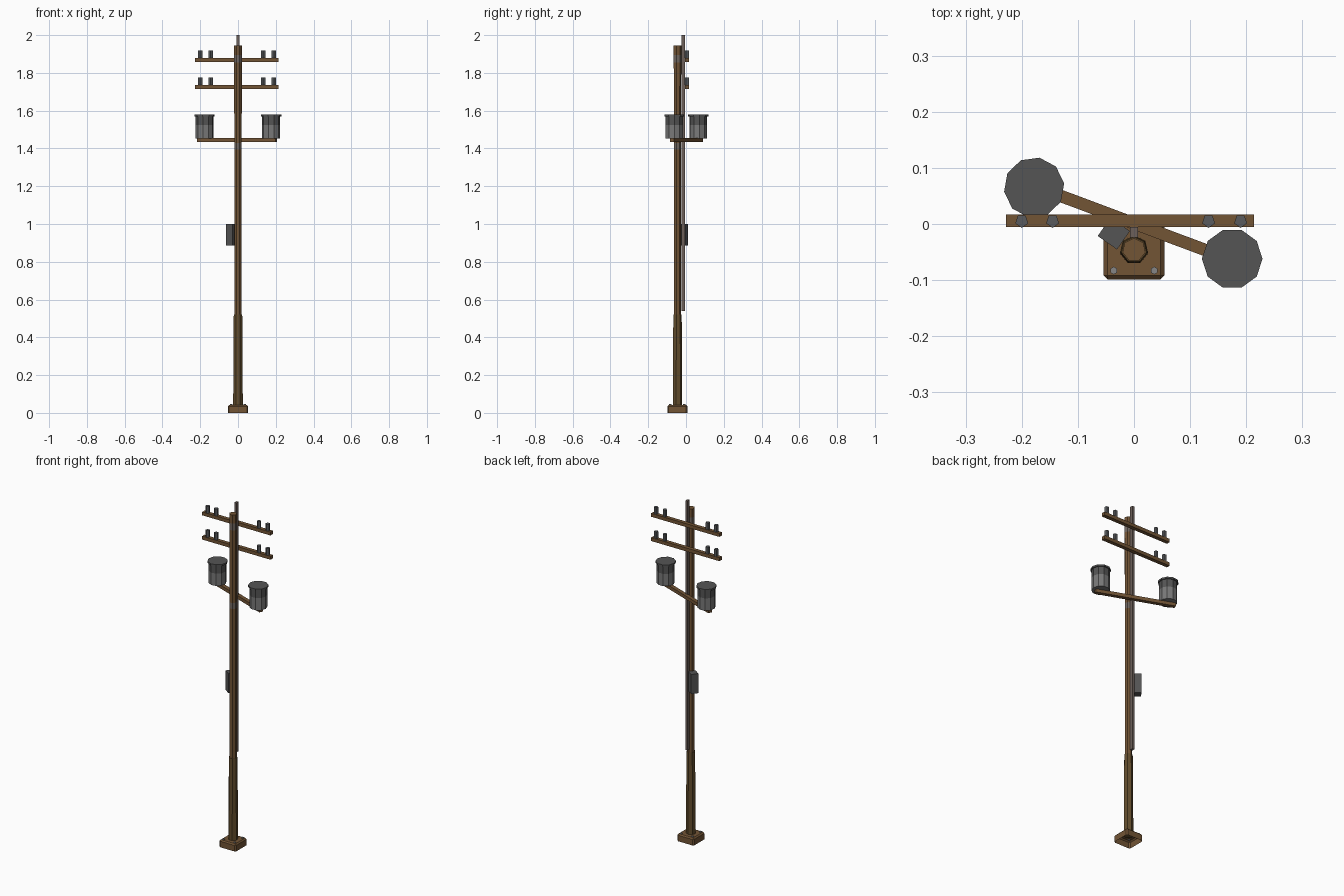
import bpy, bmesh, math
from mathutils import Matrix, Vector

if "Cube" in bpy.data.objects:
    bpy.data.objects.remove(bpy.data.objects["Cube"])


def mat(name, c):
    m = bpy.data.materials.new(name)
    m.diffuse_color = (*c, 1)
    m.use_nodes = True
    m.node_tree.nodes["Principled BSDF"].inputs["Base Color"].default_value = m.diffuse_color
    return m


WOOD = mat("wood", (0.17, 0.09, 0.036))
DARK_WOOD = mat("dark_wood", (0.125, 0.075, 0.026))
STRAP = mat("strap_grey", (0.17, 0.14, 0.12))
DARK = mat("dark_grey", (0.09, 0.09, 0.09))
LIGHT = mat("light_grey", (0.19, 0.19, 0.19))
INSUL = mat("insulator_grey", (0.10, 0.105, 0.11))
CONDUIT = mat("conduit", (0.15, 0.115, 0.10))
BOLT = mat("bolt_grey", (0.24, 0.24, 0.24))


def finish(name, bm, mats):
    bmesh.ops.recalc_face_normals(bm, faces=bm.faces)
    me = bpy.data.meshes.new(name)
    bm.to_mesh(me)
    bm.free()
    for m in mats:
        me.materials.append(m)
    ob = bpy.data.objects.new(name, me)
    bpy.context.collection.objects.link(ob)
    return ob


def lathe(name, x, y, rings, n, mats, start=90):
    """Stack of n-sided rings (radius, z, material of the band above)."""
    bm = bmesh.new()
    loops = []
    for r, z, _ in rings:
        loops.append([bm.verts.new((x + r * math.cos(math.radians(start) + math.tau * i / n),
                                    y + r * math.sin(math.radians(start) + math.tau * i / n), z))
                      for i in range(n)])
    for k in range(len(loops) - 1):
        a, b = loops[k], loops[k + 1]
        for i in range(n):
            j = (i + 1) % n
            bm.faces.new((a[i], a[j], b[j], b[i])).material_index = rings[k][2]
    bm.faces.new(loops[0]).material_index = rings[0][2]
    bm.faces.new(loops[-1]).material_index = rings[-1][2]
    return finish(name, bm, mats)


def box(name, centre, size, m, angle=0.0):
    bm = bmesh.new()
    M = (Matrix.Translation(Vector(centre)) @ Matrix.Rotation(angle, 4, 'Z')
         @ Matrix.Diagonal((*size, 1)))
    bmesh.ops.create_cube(bm, size=1, matrix=M)
    return finish(name, bm, [m])


PY = -0.046  # pole centre line

# Hollow base with chamfered corners and top edge
bm = bmesh.new()
bmesh.ops.create_cube(bm, size=1, matrix=Matrix.Translation((0, PY, 0.021)) @ Matrix.Diagonal((0.108, 0.106, 0.042, 1)))
edges = [e for e in bm.edges if max(v.co.z for v in e.verts) > 0.03]
bmesh.ops.bevel(bm, geom=edges, offset=0.007, segments=1, affect='EDGES')
bm.normal_update()
bmesh.ops.delete(bm, geom=[f for f in bm.faces if f.normal.z < -0.9], context='FACES')
finish("base", bm, [WOOD])
for sx in (-1, 1):
    for sy in (-1, 1):
        lathe("base_bolt", sx * 0.036, PY + sy * 0.037, [(0.007, 0.04, 0), (0.007, 0.046, 0)], 6, [BOLT])

# Pole: thick lower sleeve, slimmer upper pole with metal straps
lathe("lower_pole", 0, PY, [(0.026, 0.035, 0), (0.025, 0.36, 0), (0.023, 0.52, 0)], 7, [DARK_WOOD])
lathe("upper_pole", 0, PY,
      [(0.020, 0.5, 0), (0.020, 1.395, 1), (0.020, 1.43, 0), (0.021, 1.855, 1),
       (0.021, 1.895, 0), (0.021, 1.945, 0)], 7, [WOOD, STRAP])

# Conduit up the back of the pole
box("conduit", (0, -0.015, 1.27), (0.014, 0.019, 1.46), CONDUIT)

# Cross arms with insulators
for z in (1.868, 1.726):
    box("cross_arm", (-0.007, 0.006, z), (0.442, 0.022, 0.02), WOOD)
    for x in (-0.2, -0.145, 0.133, 0.19):
        lathe("insulator", x, 0.005, [(0.012, z + 0.01, 0), (0.012, z + 0.05, 0)], 5, [INSUL], 270)

# Slanted transformer arm and its two transformers
box("transformer_arm", (-0.005, 0.003, 1.444), (0.442, 0.022, 0.02), WOOD, math.radians(-20.5))
for x, y, a in ((-0.178, 0.065, 80), (0.175, -0.062, 72)):
    lathe("transformer", x, y,
          [(0.048, 1.453, 1), (0.048, 1.525, 0), (0.048, 1.57, 0), (0.054, 1.57, 0), (0.054, 1.58, 0)],
          10, [DARK, LIGHT], a)

# Meter box, turned to face away from the pole
box("meter_box", (-0.036, -0.017, 0.943), (0.042, 0.04, 0.115), DARK, math.radians(-35))
